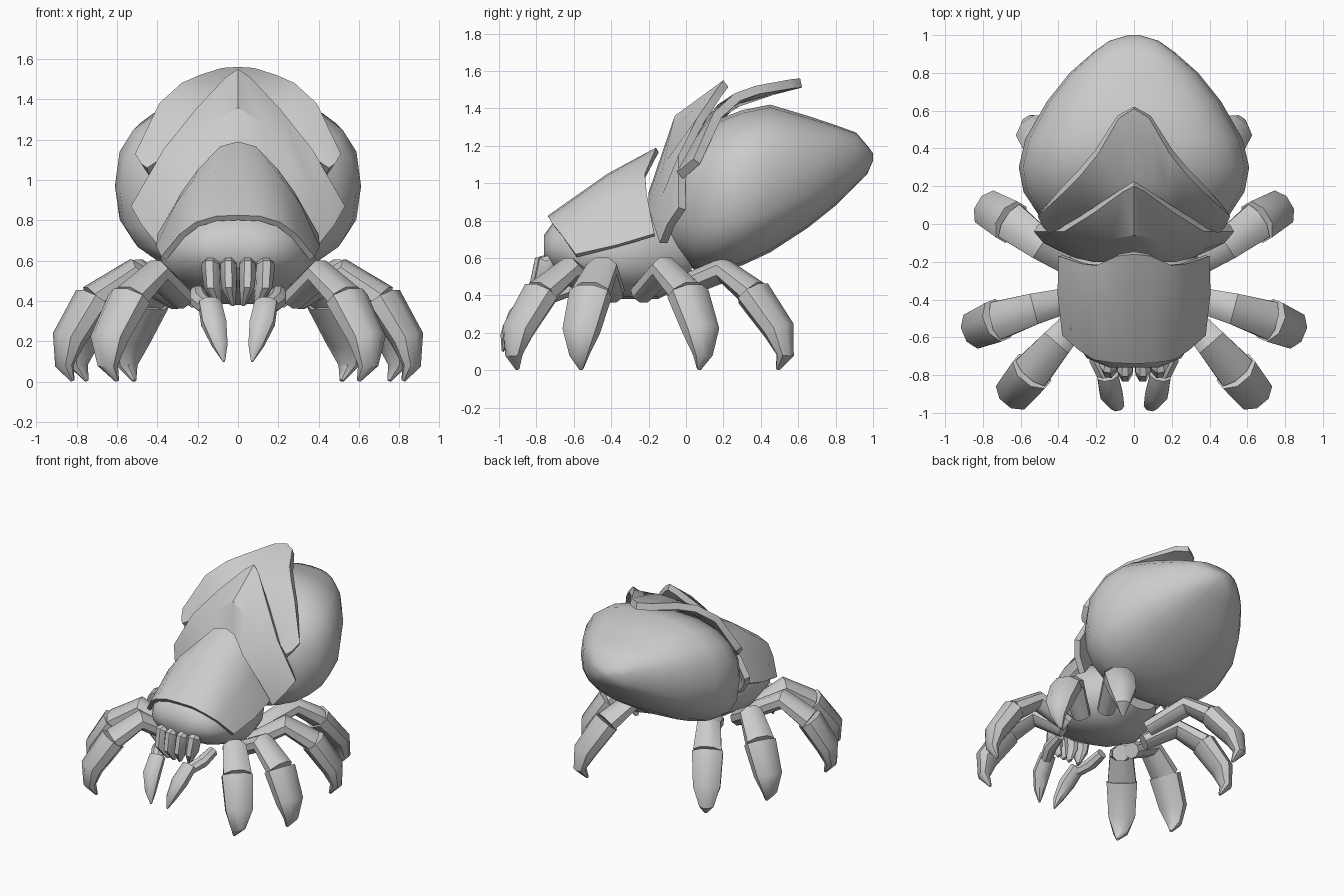
import bpy, bmesh, math
from mathutils import Vector

shell = bpy.data.materials.new("grey_shell")
shell.diffuse_color = (0.6, 0.6, 0.6, 1)


def loft(name, rings, angle=35):
    """Skin closed rings of even length and close both ends with quad strips."""
    bm = bmesh.new()
    vs = [[bm.verts.new(p) for p in r] for r in rings]
    n = len(rings[0])
    for a, b in zip(vs, vs[1:]):
        for k in range(n):
            bm.faces.new((a[k], a[(k + 1) % n], b[(k + 1) % n], b[k]))
    for r in (vs[0], vs[-1]):
        for k in range(n // 2 - 1):
            bm.faces.new((r[k], r[k + 1], r[n - 2 - k], r[n - 1 - k]))
    bmesh.ops.recalc_face_normals(bm, faces=bm.faces)
    me = bpy.data.meshes.new(name)
    bm.to_mesh(me)
    bm.free()
    for p in me.polygons:
        p.use_smooth = True
    me.set_sharp_from_angle(angle=math.radians(angle))
    me.materials.append(shell)
    ob = bpy.data.objects.new(name, me)
    bpy.context.collection.objects.link(ob)
    return ob


def body(name, sections, power, sides=20):
    """Superellipse sections along y: (y, half width, bottom z, widest z, top z)."""
    def soft(v):
        return math.copysign(abs(v) ** (2 / power), v)
    rings = []
    for y, w, lo, mid, hi in sections:
        ring = []
        for k in range(sides):
            a = 2 * math.pi * k / sides
            s = soft(math.sin(a))
            ring.append((w * soft(math.cos(a)), y, mid + s * ((hi - mid) if s > 0 else (mid - lo))))
        rings.append(ring)
    return loft(name, rings, 50)


def plate(name, rows, thick):
    """Thick shell from rows of right-half points, rear row first."""
    grid = [[Vector((-x, y, z)) for x, y, z in r[:0:-1]] + [Vector(p) for p in r] for r in rows]
    rings = []
    for i, row in enumerate(grid):
        inner = []
        for j, p in enumerate(row):
            down = grid[min(i + 1, len(grid) - 1)][j] - grid[max(i - 1, 0)][j]
            side = row[min(j + 1, len(row) - 1)] - row[max(j - 1, 0)]
            inner.append(p - down.cross(side).normalized() * thick)
        rings.append(row + inner[::-1])
    return loft(name, rings)


def limb(name, path, sides=8):
    """Tube along (x, y, z, half width, half thickness) points."""
    pts = [Vector(p[:3]) for p in path]
    run = pts[1] - pts[0]
    across = Vector((run.y, -run.x, 0)).normalized()
    rings = []
    for i, p in enumerate(path):
        t = (pts[min(i + 1, len(pts) - 1)] - pts[max(i - 1, 0)]).normalized()
        up = across.cross(t).normalized()
        rings.append([pts[i] + across * p[3] * math.cos(a) + up * p[4] * math.sin(a)
                      for a in (2 * math.pi * (k + 0.5) / sides for k in range(sides))])
    return loft(name, rings, 40)


def both(name, path, sides=8):
    for label, s in (("right", 1), ("left", -1)):
        limb(f"{label}_{name}", [(s * p[0], *p[1:]) for p in path], sides)


# Abdomen and thorax
body("abdomen", [
    (-0.15, .14, .76, .90, 1.00), (-0.07, .33, .64, .90, 1.10),
    (0.04, .50, .54, .92, 1.21), (0.17, .585, .53, .94, 1.34),
    (0.30, .61, .56, .97, 1.39), (0.45, .575, .63, 1.0, 1.42),
    (0.65, .46, .76, 1.05, 1.36), (0.80, .34, .88, 1.10, 1.31),
    (0.91, .215, .99, 1.13, 1.27), (0.97, .13, 1.05, 1.14, 1.20), (1.00, .03, 1.12, 1.14, 1.16)], 2.6)
body("thorax", [
    (-0.76, .13, .60, .66, .72), (-0.71, .25, .53, .65, .79),
    (-0.56, .35, .45, .63, .88), (-0.35, .385, .38, .62, .95),
    (-0.15, .33, .38, .63, .88), (0.03, .20, .47, .65, .80)], 2.15)

# Three overlapping armour plates
plate("head_plate", [
    [(0, -.16, 1.19), (.09, -.17, 1.165), (.20, -.22, 1.05), (.28, -.21, .94), (.40, -.17, .73)],
    [(0, -.42, 1.05), (.11, -.42, 1.04), (.22, -.42, 1.0), (.31, -.42, .88), (.405, -.37, .67)],
    [(0, -.74, .825), (.11, -.735, .82), (.21, -.72, .79), (.29, -.67, .73), (.38, -.59, .62)]], .03)
plate("middle_plate", [
    [(0, .20, 1.55), (.06, .17, 1.51), (.21, .06, 1.35), (.37, -.04, 1.15), (.53, -.04, .87)],
    [(0, -.06, 1.36), (.12, -.08, 1.28), (.25, -.12, 1.10), (.38, -.13, .93), (.48, -.10, .78)],
    [(0, -.20, .95), (.12, -.20, .93), (.22, -.20, .88), (.31, -.18, .80), (.40, -.14, .68)]], .045)
plate("rear_plate", [
    [(0, .61, 1.56), (.08, .56, 1.555), (.19, .37, 1.52), (.28, .26, 1.48), (.39, .15, 1.38), (.51, .04, 1.13)],
    [(0, .26, 1.48), (.10, .23, 1.46), (.18, .17, 1.42), (.26, .12, 1.36), (.37, .05, 1.24), (.48, -.02, 1.08)],
    [(0, .06, 1.30), (.10, .05, 1.28), (.16, .04, 1.25), (.23, .03, 1.21), (.33, .00, 1.14), (.45, -.05, 1.06)]], .05)

# Walking legs: hip, knee, shin joint, ankle, foot, claw tip
legs = {
    "front_leg": [(.27, -.47, .41), (.41, -.63, .535), (.54, -.78, .41),
                  (.64, -.90, .21), (.645, -.92, .08), (.60, -.90, .005)],
    "second_leg": [(.30, -.39, .41), (.53, -.45, .54), (.72, -.51, .41),
                   (.84, -.56, .21), (.86, -.57, .08), (.82, -.56, .005)],
    "third_leg": [(.29, -.24, .41), (.49, -.11, .54), (.65, .01, .41),
                  (.77, .08, .21), (.79, .09, .08), (.75, .07, .005)],
    "hind_leg": [(.20, -.08, .42), (.34, .20, .535), (.44, .36, .41),
                 (.53, .50, .21), (.55, .53, .08), (.515, .49, .005)]}
for name, p in legs.items():
    both(name + "_thigh", [(*p[0], .065, .06), (*p[1], .09, .07), (*p[2], .11, .075)])
    both(name + "_shin", [(*p[2], .12, .09), (*p[3], .105, .08), (*p[4], .055, .045), (*p[5], .012, .01)])

# Jaws, feelers and feeler claws
both("inner_jaw", [(.045, -.68, .61, .03, .03), (.047, -.76, .57, .044, .06),
                   (.045, -.77, .47, .042, .07), (.025, -.75, .38, .012, .02)])
both("outer_jaw", [(.12, -.66, .61, .03, .03), (.135, -.74, .57, .05, .06),
                   (.125, -.75, .47, .045, .07), (.09, -.73, .37, .012, .02)])
both("feeler_base", [(.20, -.60, .44, .04, .04), (.19, -.72, .40, .05, .045), (.14, -.82, .36, .05, .04)])
both("feeler", [(.14, -.80, .39, .06, .045), (.12, -.90, .29, .065, .055),
                (.09, -.96, .18, .04, .035), (.07, -.98, .10, .006, .006)])
